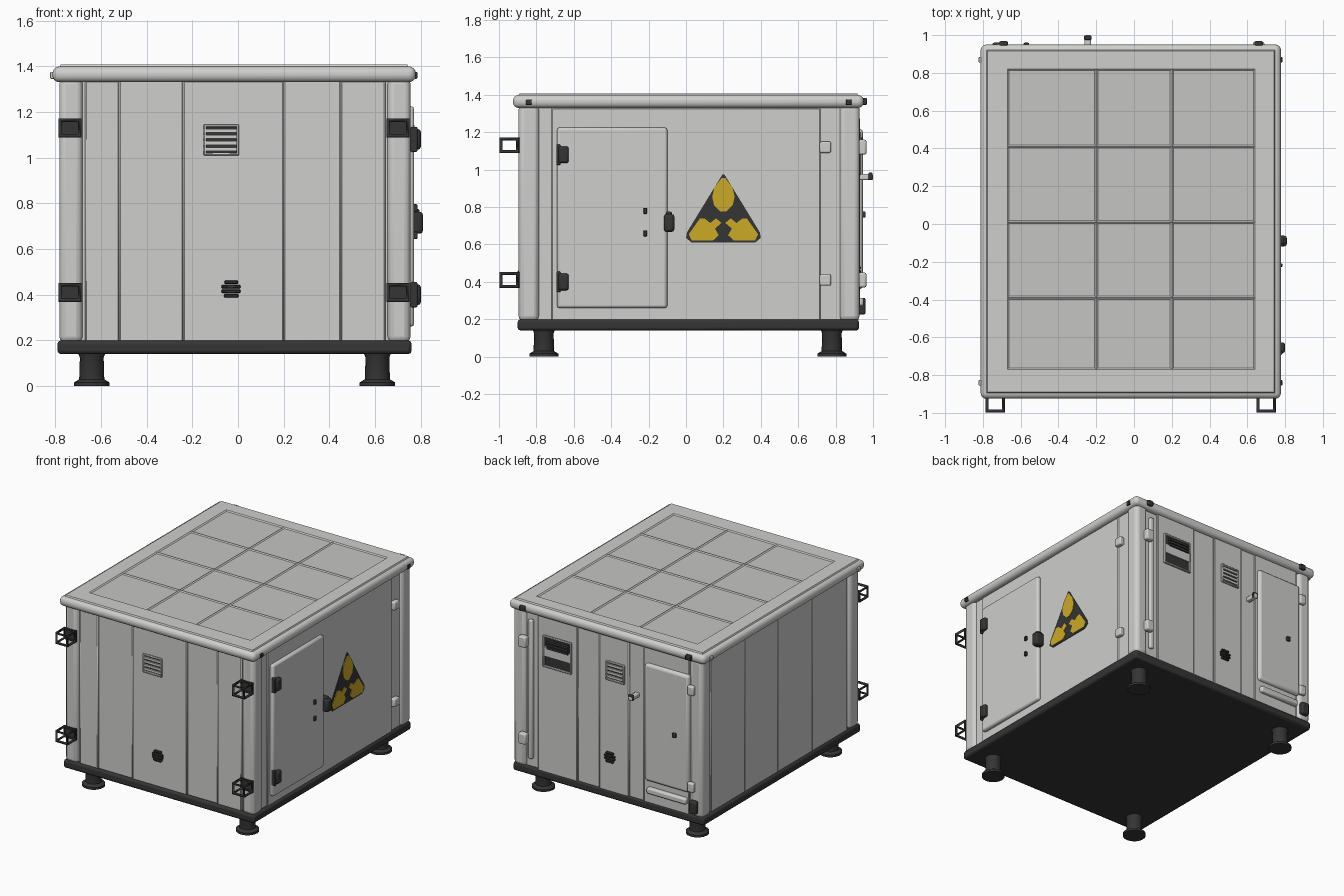
import bpy, bmesh, math
from mathutils import Vector

old = bpy.data.objects.get("Cube")
if old:
    bpy.data.objects.remove(old, do_unlink=True)


def material(name, rgb):
    m = bpy.data.materials.new(name)
    m.use_nodes = True
    m.diffuse_color = (*rgb, 1)
    bsdf = m.node_tree.nodes["Principled BSDF"]
    bsdf.inputs["Base Color"].default_value = (*rgb, 1)
    bsdf.inputs["Roughness"].default_value = 0.8
    return m


LIGHT = material("light_grey_paint", (0.62, 0.62, 0.61))
PANEL = material("roof_panel_grey", (0.56, 0.56, 0.55))
DARK = material("dark_steel", (0.035, 0.035, 0.036))
YELLOW = material("warning_yellow", (0.60, 0.40, 0.02))


def finish(name, bm, mats, bevel=0.0, segments=2):
    bmesh.ops.recalc_face_normals(bm, faces=bm.faces)
    mesh = bpy.data.meshes.new(name)
    bm.to_mesh(mesh)
    bm.free()
    for m in mats:
        mesh.materials.append(m)
    ob = bpy.data.objects.new(name, mesh)
    bpy.context.collection.objects.link(ob)
    if bevel:
        mod = ob.modifiers.new("Bevel", "BEVEL")
        mod.width, mod.segments = bevel, segments
        mod.limit_method = "ANGLE"
    bpy.ops.object.select_all(action="DESELECT")
    ob.select_set(True)
    bpy.context.view_layer.objects.active = ob
    bpy.ops.object.shade_smooth_by_angle(angle=math.radians(35))
    return ob


def box(name, x, y, z, mat, bevel=0.0, segments=2):
    """Box from (min, max) ranges."""
    bm = bmesh.new()
    bmesh.ops.create_cube(bm, size=1)
    for v in bm.verts:
        v.co = [r[0] if c < 0 else r[1] for c, r in zip(v.co, (x, y, z))]
    return finish(name, bm, [mat], bevel, segments)


def around(c, half):
    return (c - half, c + half)


def plate(name, points, x, depth, mat, bevel=0.0):
    """Flat outline in the y-z plane, extruded along +x."""
    bm = bmesh.new()
    face = bm.faces.new([bm.verts.new((x, p[0], p[1])) for p in points])
    out = bmesh.ops.extrude_face_region(bm, geom=[face])["geom"]
    for v in out:
        if isinstance(v, bmesh.types.BMVert):
            v.co.x += depth
    return finish(name, bm, [mat], bevel)


def lathe(name, cx, cy, profile, mat, sides=16):
    bm = bmesh.new()
    rings = [[bm.verts.new((cx + r * math.cos(math.tau * i / sides),
                            cy + r * math.sin(math.tau * i / sides), z))
              for i in range(sides)] for r, z in profile]
    for a, b in zip(rings, rings[1:]):
        for i in range(sides):
            j = (i + 1) % sides
            bm.faces.new((a[i], a[j], b[j], b[i]))
    bm.faces.new(rings[0])
    bm.faces.new(rings[-1])
    return finish(name, bm, [mat])


# Base frame, legs and feet
box("base_frame", (-0.79, 0.76), (-0.90, 0.925), (0.14, 0.20), DARK, 0.015)
for sx, x in (("right", -0.64), ("left", 0.61)):
    for sy, y in (("front", -0.76), ("back", 0.78)):
        lathe(f"leg_{sy}_{sx}", x, y,
              [(0.078, 0), (0.078, 0.016), (0.055, 0.03), (0.052, 0.125), (0.062, 0.15)], DARK)

# Main shell and corner posts
box("body_shell", (-0.755, 0.735), (-0.865, 0.905), (0.18, 1.36), LIGHT)
for sx, x in (("right", (-0.782, -0.68)), ("left", (0.655, 0.755))):
    for sy, y in (("front", (-0.895, -0.785)), ("back", (0.82, 0.928))):
        box(f"post_{sy}_{sx}", x, y, (0.19, 1.35), LIGHT, 0.028, 3)

# Vertical wall panels, alternating in depth
front_seams = [-0.67, -0.52, -0.24, 0.20, 0.45, 0.645]
back_seams = [-0.67, -0.30, -0.18, 0.06, 0.24, 0.56]
for i in range(5):
    d = 0.010 if i % 2 else 0.016
    box(f"front_panel_{i}", front_seams[i:i + 2], (-0.865 - d, -0.85), (0.19, 1.35), LIGHT, 0.006, 1)
    box(f"back_panel_{i}", back_seams[i:i + 2], (0.89, 0.905 + d), (0.19, 1.35), LIGHT, 0.006, 1)
side_seams = [-0.77, -0.36, 0.04, 0.42, 0.81]
for i in range(4):
    box(f"side_panel_{i}", (-0.772, -0.75), (side_seams[i], side_seams[i + 1]), (0.19, 1.35), LIGHT, 0.004, 1)
box("door_side_panel", (0.73, 0.745), (-0.72, 0.72), (0.19, 1.33), LIGHT, 0.006, 1)
box("back_rod", (0.60, 0.635), (0.90, 0.93), (0.26, 1.28), LIGHT, 0.01)

# Roof slab with a grid of sunken panels
box("roof_slab", (-0.812, 0.778), (-0.925, 0.95), (1.33, 1.399), LIGHT, 0.03, 4)
bm = bmesh.new()
xs = [-0.775, -0.67, -0.20, 0.20, 0.64, 0.741]
ys = [-0.89, -0.77, -0.39, 0.01, 0.41, 0.82, 0.915]
grid = [[bm.verts.new((x, y, 1.408)) for y in ys] for x in xs]
cells = []
for i in range(len(xs) - 1):
    for j in range(len(ys) - 1):
        f = bm.faces.new((grid[i][j], grid[i + 1][j], grid[i + 1][j + 1], grid[i][j + 1]))
        if 0 < i < len(xs) - 2 and 0 < j < len(ys) - 2:
            cells.append(f)
bmesh.ops.inset_individual(bm, faces=cells, thickness=0.012)
bmesh.ops.inset_individual(bm, faces=cells, thickness=0.012, depth=-0.007)
for f in cells:
    f.material_index = 1
rim = [e for e in bm.edges if e.is_boundary]
skirt = bmesh.ops.extrude_edge_only(bm, edges=rim)["geom"]
for v in skirt:
    if isinstance(v, bmesh.types.BMVert):
        v.co = Vector((v.co.x * 1.012, v.co.y * 1.012, 1.39))
finish("roof_panels", bm, [LIGHT, PANEL])

# Roof corner studs
for x in (-0.69, 0.66):
    box("back_stud", around(x, 0.022), (0.94, 0.968), around(1.365, 0.018), DARK, 0.006)
for y in (-0.84, 0.87):
    box("left_stud", (0.77, 0.785), around(y, 0.015), around(1.36, 0.015), DARK, 0.004)
    box("right_stud", (-0.822, -0.80), around(y, 0.015), around(1.36, 0.015), LIGHT, 0.004)

# Front corner brackets: open cages of bars
for x in (-0.735, 0.70):
    for z in (0.41, 1.13):
        bm = bmesh.new()
        bmesh.ops.create_cube(bm, size=1)
        for v in bm.verts:
            v.co = (x + v.co.x * 0.09, -0.945 + v.co.y * 0.092, z + v.co.z * 0.072)
        cage = finish("corner_bracket", bm, [DARK])
        wire = cage.modifiers.new("Bars", "WIREFRAME")
        wire.thickness, wire.offset = 0.02, 0
        box("bracket_foot", around(x, 0.05), (-0.902, -0.89), around(z, 0.042), DARK)


# Louvred vents: dark recess, light frame, light slats
def vent(name, x, z, wall, side, slats, back_mat=DARK):
    def ys(a, b):
        return sorted((wall + side * a, wall + side * b))
    box(name + "_recess", x, ys(-0.01, 0.004), z, back_mat)
    t = 0.012
    for bx, bz in (((x[0], x[0] + t), z), ((x[1] - t, x[1]), z),
                   (x, (z[0], z[0] + t)), (x, (z[1] - t, z[1]))):
        box(name + "_frame", bx, ys(-0.01, 0.016), bz, LIGHT, 0.003, 1)
    step = (z[1] - z[0]) / (slats + 1)
    for i in range(slats):
        box(name + "_slat", x, ys(0, 0.014), around(z[0] + step * (i + 1), step * 0.3), LIGHT)


vent("front_vent", (-0.15, 0.005), (1.01, 1.145), -0.879, -1, 4)
vent("back_vent", (-0.15, 0.0), (1.01, 1.15), 0.918, 1, 4)
vent("back_large_vent", (0.28, 0.51), (0.97, 1.20), 0.920, 1, 1)
for i in range(3):
    box("large_vent_louvre", (0.30, 0.47), (0.92, 0.945), around(1.12 + i * 0.022, 0.008), DARK)

# Small dark outlets low on the front and back walls
for i, w in enumerate((0.032, 0.042, 0.042, 0.03)):
    z = 0.395 + i * 0.02
    box("front_outlet", around(-0.03, w), (-0.90, -0.87), around(z, 0.008), DARK, 0.004, 1)
    box("back_outlet", around(-0.03, w), (0.91, 0.935), around(z + 0.02, 0.008), DARK, 0.004, 1)

# Large side door with hinges, handle and lock
box("side_door", (0.73, 0.771), (-0.69, -0.10), (0.26, 1.225), LIGHT, 0.014)
for z in (0.40, 1.08):
    box("door_hinge", (0.76, 0.80), around(-0.655, 0.028), around(z, 0.045), DARK, 0.012)
    box("hinge_pin", (0.755, 0.785), around(-0.682, 0.011), around(z, 0.055), DARK, 0.005)
box("door_handle", (0.74, 0.81), around(-0.09, 0.028), around(0.715, 0.048), DARK, 0.015)
box("door_handle_tip", (0.75, 0.795), around(-0.09, 0.016), (0.74, 0.775), DARK, 0.008)
for z in (0.66, 0.78):
    box("door_lock", (0.76, 0.785), around(-0.218, 0.01), around(z, 0.016), DARK, 0.004)

# Light latches at the rear edges
for z in (0.41, 1.12):
    box("side_latch", (0.735, 0.772), around(0.745, 0.03), around(z, 0.03), LIGHT, 0.008)
    box("back_latch_left", around(0.66, 0.03), (0.92, 0.965), around(z, 0.04), LIGHT, 0.01)
    box("back_latch_right", around(-0.70, 0.025), (0.92, 0.955), around(z, 0.035), LIGHT, 0.01)
box("back_corner_clip", around(-0.72, 0.03), (0.92, 0.96), around(0.27, 0.045), DARK, 0.01)

# Small back door, knob, stay and step
box("back_door", (-0.68, -0.32), (0.90, 0.945), (0.36, 1.22), LIGHT, 0.02, 3)
box("back_door_knob", around(-0.57, 0.014), (0.94, 0.96), around(0.76, 0.016), DARK, 0.005)
box("back_door_step", (-0.66, -0.34), (0.90, 0.95), (0.27, 0.315), LIGHT, 0.012)
box("back_door_stay", around(-0.245, 0.018), (0.91, 1.0), around(0.96, 0.016), LIGHT, 0.008)
box("stay_tip", around(-0.245, 0.02), (0.975, 0.998), around(0.965, 0.02), DARK, 0.006)

# Warning sign: dark rounded triangle with three yellow fields
CY = 0.20


def mirrored(half):
    return half + [(2 * CY - y, z) for y, z in reversed(half)]


plate("warning_triangle",
      mirrored([(0.195, 0.975), (0.005, 0.665), (0.0, 0.635), (0.03, 0.61)]), 0.743, 0.006, DARK)
plate("warning_field_top",
      mirrored([(0.19, 0.955), (0.152, 0.905), (0.14, 0.855), (0.15, 0.81), (0.185, 0.775)]),
      0.745, 0.008, YELLOW)
corner = [(0.03, 0.622), (0.145, 0.622), (0.175, 0.65), (0.155, 0.685), (0.19, 0.715),
          (0.16, 0.74), (0.13, 0.715), (0.10, 0.738), (0.075, 0.74), (0.015, 0.655)]
plate("warning_field_front", corner, 0.745, 0.008, YELLOW)
plate("warning_field_back", [(2 * CY - y, z) for y, z in corner], 0.745, 0.008, YELLOW)
